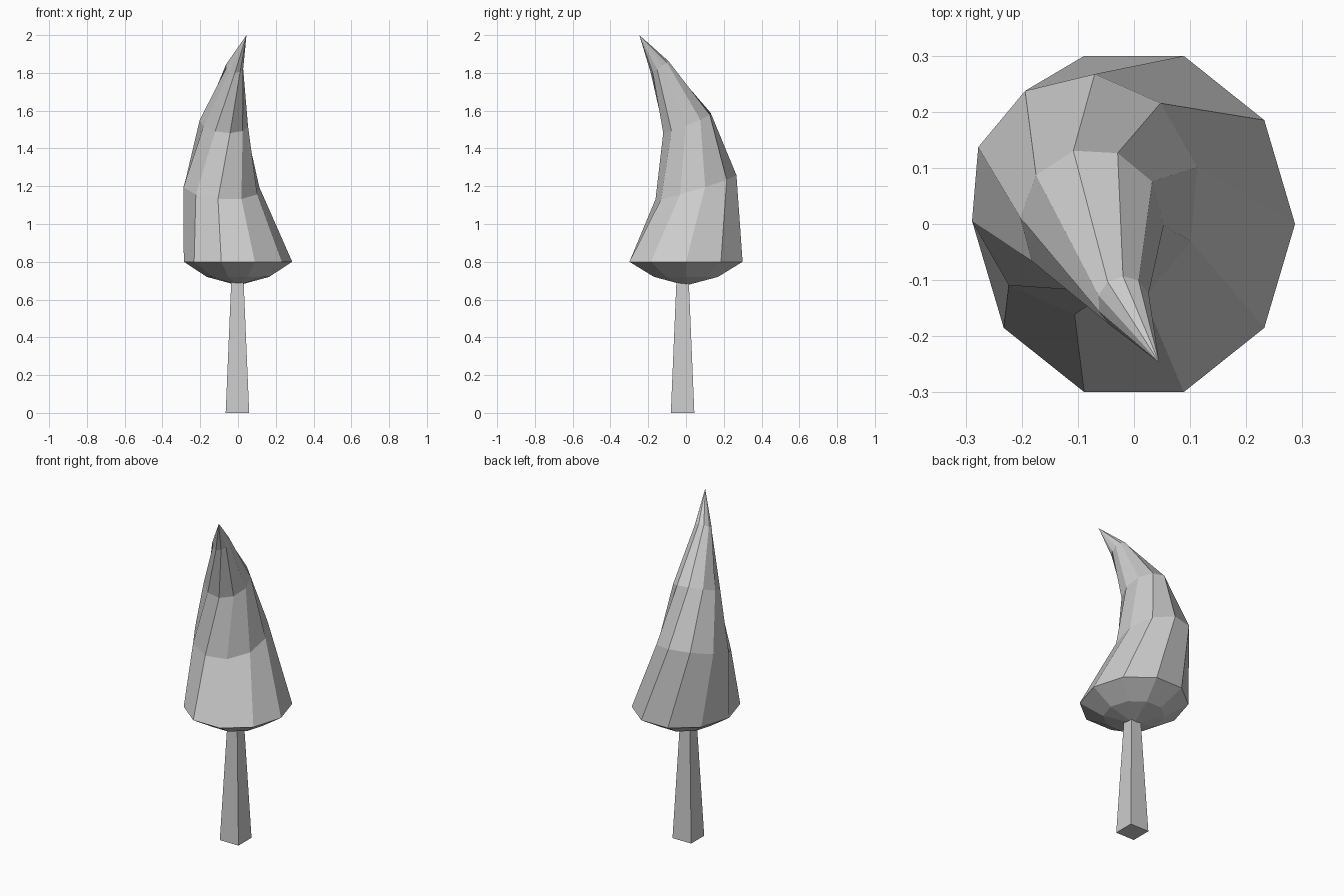
import bpy, bmesh
from math import cos, sin, radians

cube = bpy.data.objects.get("Cube")
if cube:
    bpy.data.objects.remove(cube, do_unlink=True)

grey = bpy.data.materials.new("light_grey")
grey.use_nodes = True
colour = (0.6, 0.6, 0.6, 1)
grey.diffuse_color = colour
grey.node_tree.nodes["Principled BSDF"].inputs["Base Color"].default_value = colour


def ring(bm, sides, cx, cy, cz, rx, ry, twist=0, lean_x=0, lean_y=0):
    """A ring of vertices, twisted about z and leaning by a slope in x and y."""
    verts = []
    for i in range(sides):
        a = radians(twist + 360 * i / sides)
        dx, dy = rx * cos(a), ry * sin(a)
        verts.append(bm.verts.new((cx + dx, cy + dy, cz + lean_x * dx + lean_y * dy)))
    return verts


def bridge(bm, low, high):
    """Quads between two rings."""
    n = len(low)
    for i in range(n):
        j = (i + 1) % n
        bm.faces.new((low[i], low[j], high[j], high[i]))


def fan(bm, verts, tip):
    """Triangles from a ring to a point."""
    point = bm.verts.new(tip)
    for i in range(len(verts)):
        bm.faces.new((verts[i], verts[(i + 1) % len(verts)], point))


def finish(bm, name):
    bmesh.ops.recalc_face_normals(bm, faces=bm.faces)
    mesh = bpy.data.meshes.new(name)
    bm.to_mesh(mesh)
    bm.free()
    mesh.materials.append(grey)
    bpy.context.collection.objects.link(bpy.data.objects.new(name, mesh))


# Foliage: ten-sided twisted crown curling to a bent tip
SIDES = 10
bm = bmesh.new()
levels = [
    # cx, cy, cz, rx, ry, twist, lean_x, lean_y
    (0, 0, 0.72, 0.165, 0.178),
    (0, 0, 0.8, 0.287, 0.315),
    (-0.088, 0.053, 1.195, 0.206, 0.215, 13, -0.07, 0.3),
    (-0.075, 0.005, 1.535, 0.128, 0.13, 33, -0.1, 0.4),
    (-0.018, -0.14, 1.832, 0.047, 0.047, 56, -0.1, 0.65),
]
rings = [ring(bm, SIDES, *level) for level in levels]
for low, high in zip(rings, rings[1:]):
    bridge(bm, low, high)
fan(bm, rings[0], (0, 0, 0.675))
fan(bm, rings[-1], (0.045, -0.247, 2.0))
finish(bm, "foliage")

# Trunk: tapered square post reaching into the foliage
bm = bmesh.new()
foot = ring(bm, 4, -0.003, -0.018, 0, 0.088, 0.088, 45)
top = ring(bm, 4, -0.003, -0.018, 0.72, 0.045, 0.045, 45)
bridge(bm, foot, top)
bm.faces.new(foot)
bm.faces.new(top)
finish(bm, "trunk")
